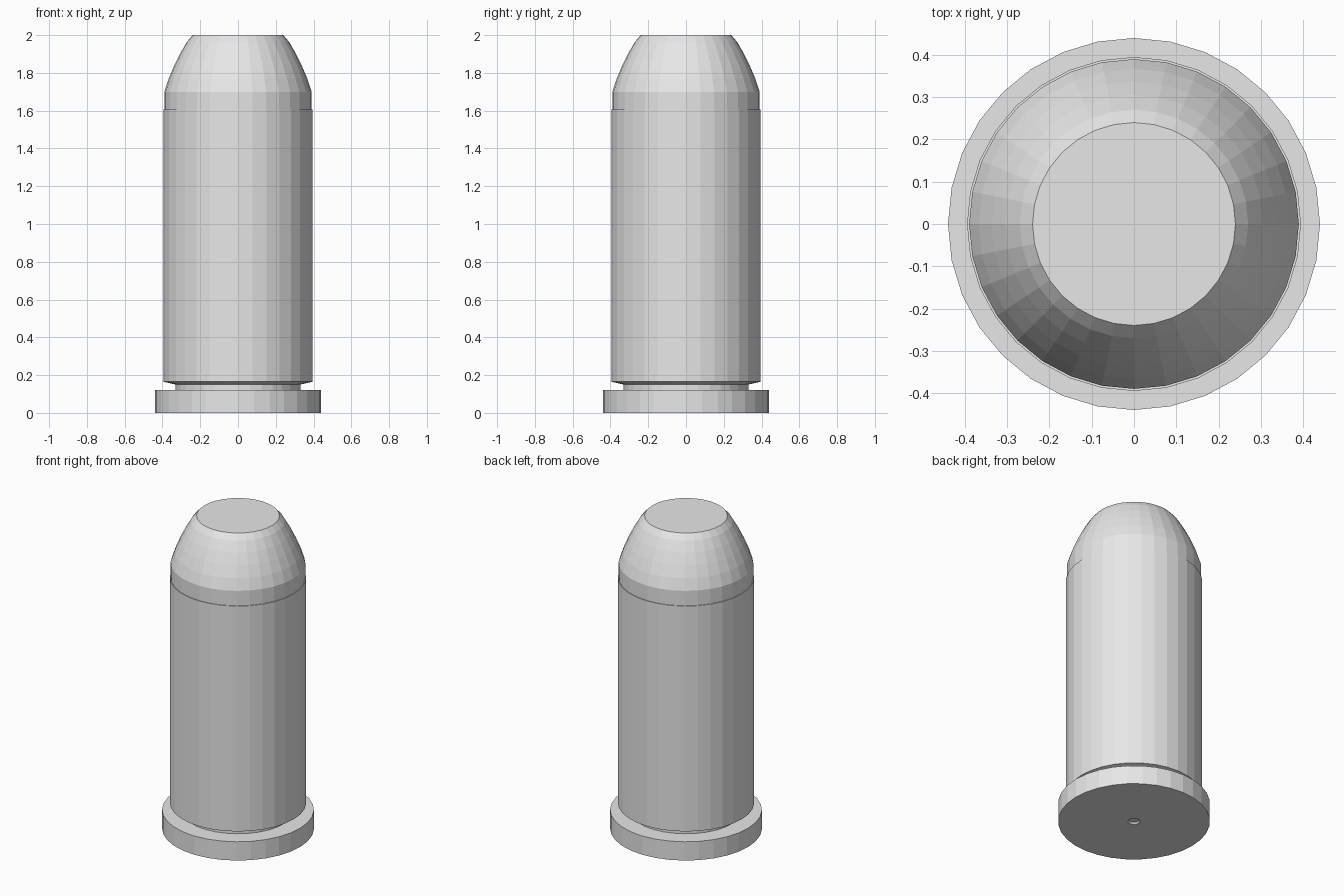
import bpy
import bmesh
from math import cos, sin, tau

SIDES = 32

cube = bpy.data.objects.get("Cube")
if cube:
    bpy.data.objects.remove(cube, do_unlink=True)


def make_material(name, colour):
    mat = bpy.data.materials.new(name)
    mat.use_nodes = True
    mat.diffuse_color = colour
    mat.node_tree.nodes["Principled BSDF"].inputs["Base Color"].default_value = colour
    return mat


def lathe(name, profile, mat):
    """Turn a bottom-to-top (radius, height) profile into a capped solid."""
    bm = bmesh.new()
    rings = []
    for r, z in profile:
        rings.append([bm.verts.new((r * cos(tau * i / SIDES), r * sin(tau * i / SIDES), z))
                      for i in range(SIDES)])
    for low, high in zip(rings, rings[1:]):
        for i in range(SIDES):
            j = (i + 1) % SIDES
            bm.faces.new((low[i], low[j], high[j], high[i]))
    bm.faces.new(rings[0][::-1])
    bm.faces.new(rings[-1])
    bmesh.ops.recalc_face_normals(bm, faces=bm.faces)
    mesh = bpy.data.meshes.new(name)
    bm.to_mesh(mesh)
    bm.free()
    mesh.materials.append(mat)
    obj = bpy.data.objects.new(name, mesh)
    bpy.context.collection.objects.link(obj)
    return obj


grey = make_material("plain grey", (0.8, 0.8, 0.8, 1))

# Case: dimpled base, rim, groove and straight wall
lathe("case", [
    (0.025, 0.01), (0.035, 0), (0.44, 0), (0.44, 0.12), (0.33, 0.12),
    (0.33, 0.15), (0.395, 0.165), (0.395, 1.605),
], grey)

# Rounded tip with a flat top, seated in the case mouth
lathe("rounded_tip", [
    (0.39, 1.58), (0.39, 1.7), (0.367, 1.77), (0.337, 1.84),
    (0.305, 1.905), (0.27, 1.965), (0.24, 2.0),
], grey)
